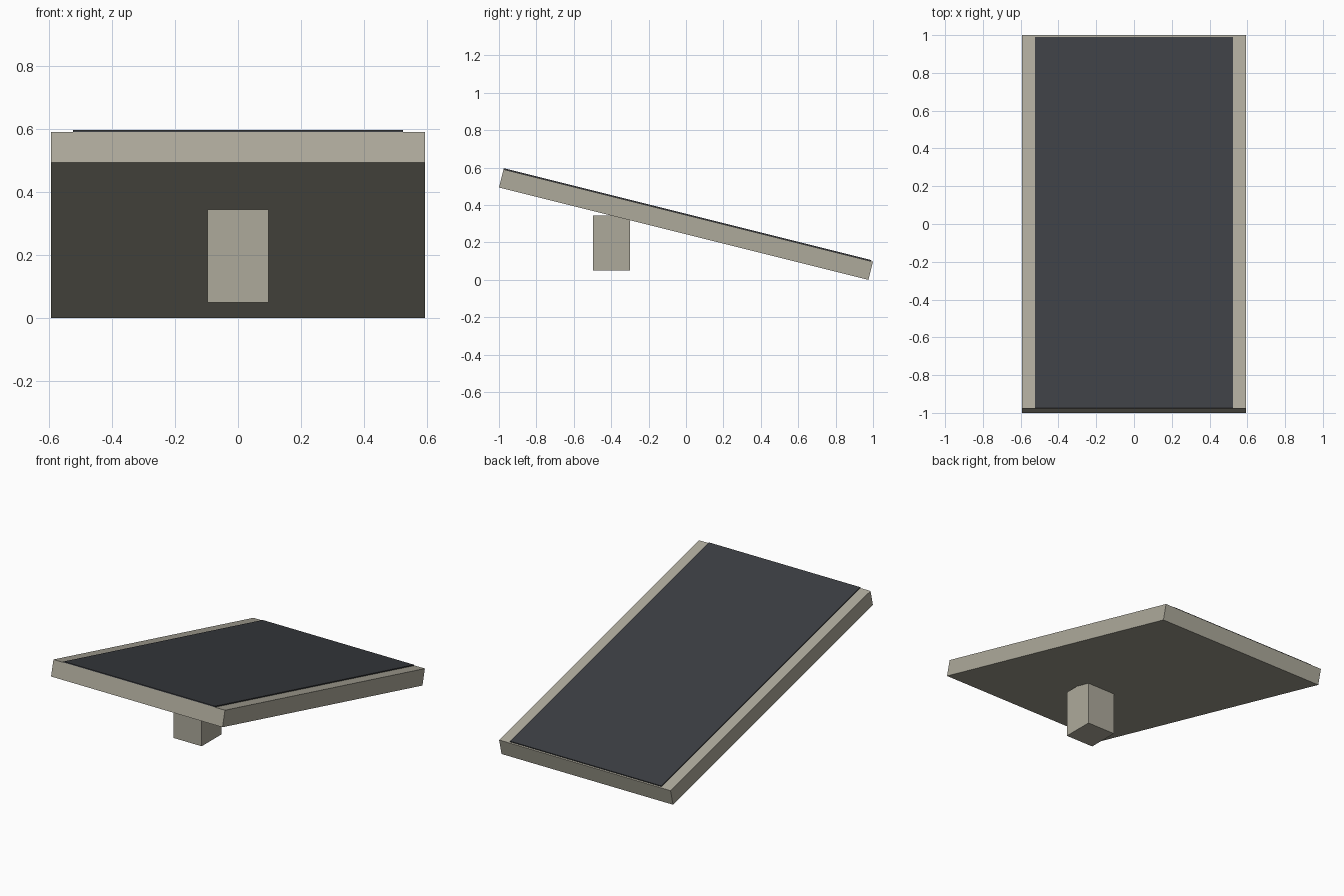
import bpy
from math import atan, cos, sin
from mathutils import Matrix, Vector

if "Cube" in bpy.data.objects:
    bpy.data.objects.remove(bpy.data.objects["Cube"])

TILT = atan(0.25)
LENGTH, THICK = 2.036, 0.1


def material(name, rgb):
    m = bpy.data.materials.new(name)
    m.diffuse_color = (*rgb, 1)
    m.use_nodes = True
    m.node_tree.nodes["Principled BSDF"].inputs["Base Color"].default_value = m.diffuse_color
    return m


def box(name, lo, hi, mat, frame=Matrix()):
    """Box between two corners, placed in the given frame."""
    lo, hi = Vector(lo), Vector(hi)
    bpy.ops.mesh.primitive_cube_add(size=1)
    ob = bpy.context.object
    ob.name = name
    ob.data.transform(frame @ Matrix.Translation((lo + hi) / 2) @ Matrix.Diagonal((*(hi - lo), 1)))
    ob.data.materials.append(mat)
    return ob


beige = material("beige", (0.42, 0.40, 0.33))
dark = material("dark_surface", (0.045, 0.048, 0.055))

# Tilted frame: origin at the lower front edge, y running down the slope
slope = Matrix.Translation((0, -1, LENGTH * sin(TILT))) @ Matrix.Rotation(-TILT, 4, 'X')

# Sloping slab and the thin dark sheet on its top
box("sloped_slab", (-0.593, 0, 0), (0.593, LENGTH, THICK), beige, slope)
box("dark_sheet", (-0.523, 0, THICK), (0.523, LENGTH - 0.01, THICK + 0.006), dark, slope)

# Upright support block under the high end
box("support_block", (-0.097, -0.497, 0.05), (0.097, -0.3, 0.345), beige)
